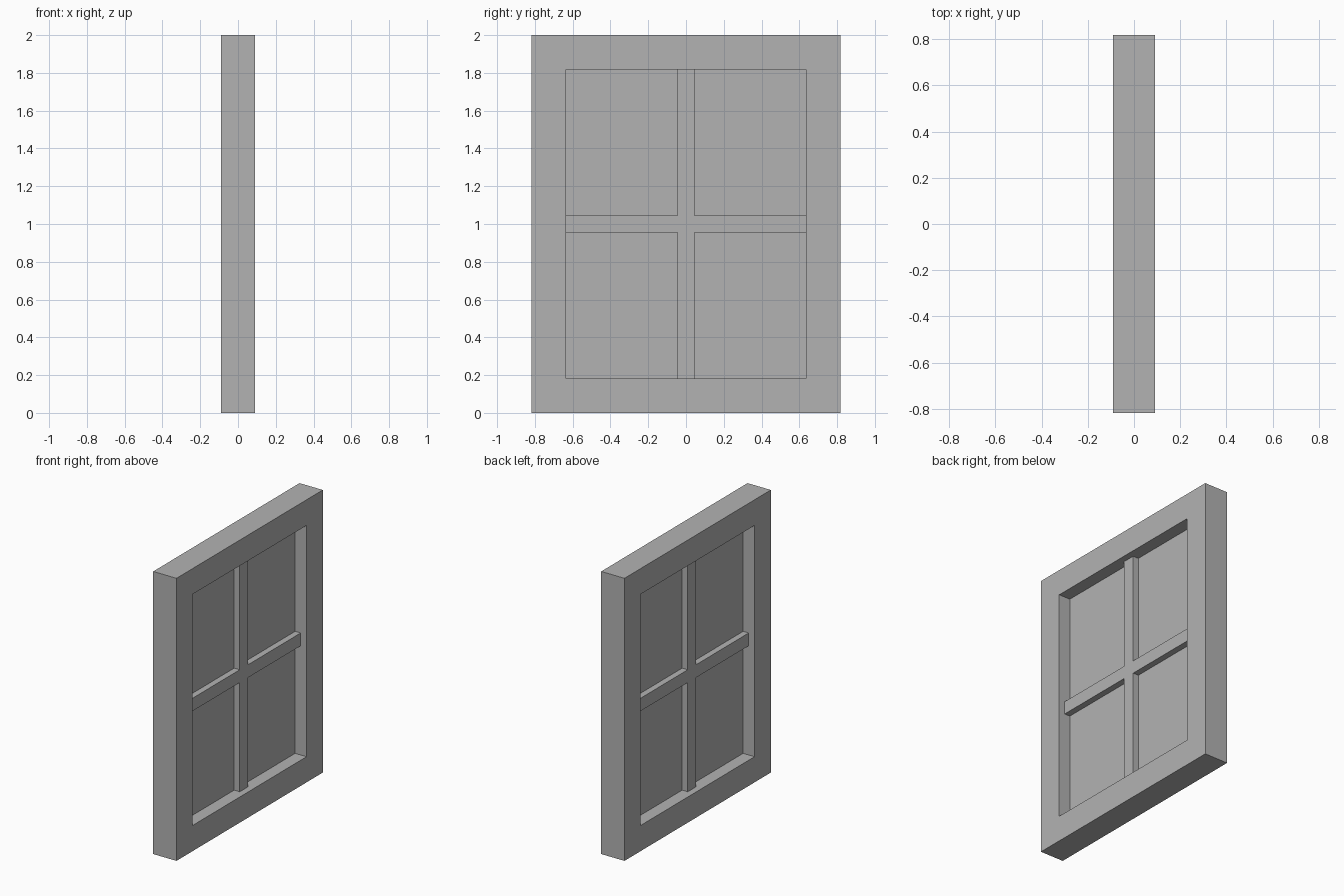
import bpy

cube = bpy.data.objects.get("Cube")
if cube:
    bpy.data.objects.remove(cube, do_unlink=True)

# Single flat grey
GREY = (0.45, 0.45, 0.45, 1.0)
grey = bpy.data.materials.new("plain_grey")
grey.use_nodes = True
grey.diffuse_color = GREY
grey.node_tree.nodes["Principled BSDF"].inputs["Base Color"].default_value = GREY

UNIT = 2 / 22                  # bar width; every size is a multiple of it
HEIGHT, WIDTH = 22 * UNIT, 18 * UNIT
BORDER = DEPTH = 2 * UNIT
OPEN_W, OPEN_H = WIDTH - 2 * BORDER, HEIGHT - 2 * BORDER
MID = HEIGHT / 2


def finish(name, mesh):
    mesh.materials.append(grey)
    obj = bpy.data.objects.new(name, mesh)
    bpy.context.collection.objects.link(obj)
    return obj


def slab(name, depth, width, height):
    """Box centred in the window opening."""
    x, y, z = depth / 2, width / 2, height / 2
    corners = [(i * x, j * y, MID + k * z)
               for i in (-1, 1) for j in (-1, 1) for k in (-1, 1)]
    faces = [(0, 1, 3, 2), (4, 6, 7, 5), (0, 4, 5, 1),
             (2, 3, 7, 6), (0, 2, 6, 4), (1, 5, 7, 3)]
    mesh = bpy.data.meshes.new(name)
    mesh.from_pydata(corners, [], faces)
    return finish(name, mesh)


def ring(name, depth, outer, inner):
    """Rectangular frame swept from an outer and an inner rectangle."""
    loops = [(x, s) for x in (depth / 2, -depth / 2) for s in (outer, inner)]
    signs = [(-1, -1), (1, -1), (1, 1), (-1, 1)]
    verts = [(x, a * w / 2, MID + b * h / 2)
             for x, (w, h) in loops for a, b in signs]
    faces = []
    for i in range(4):
        j = (i + 1) % 4
        # front border, inner reveal, back border, outer side
        for p, q in ((0, 4), (4, 12), (12, 8), (8, 0)):
            faces.append((p + i, p + j, q + j, q + i))
    mesh = bpy.data.meshes.new(name)
    mesh.from_pydata(verts, [], faces)
    return finish(name, mesh)


# Outer frame, thin pane and crossing glazing bars
ring("window_frame", DEPTH, (WIDTH, HEIGHT), (OPEN_W, OPEN_H))
slab("window_pane", 0.004, OPEN_W, OPEN_H)
slab("vertical_bar", UNIT, UNIT, OPEN_H)
for side, sign in (("left", 1), ("right", -1)):
    length = (OPEN_W - UNIT) / 2
    bar = slab("horizontal_bar_" + side, UNIT, length, UNIT)
    bar.location.y = sign * (UNIT + length) / 2
